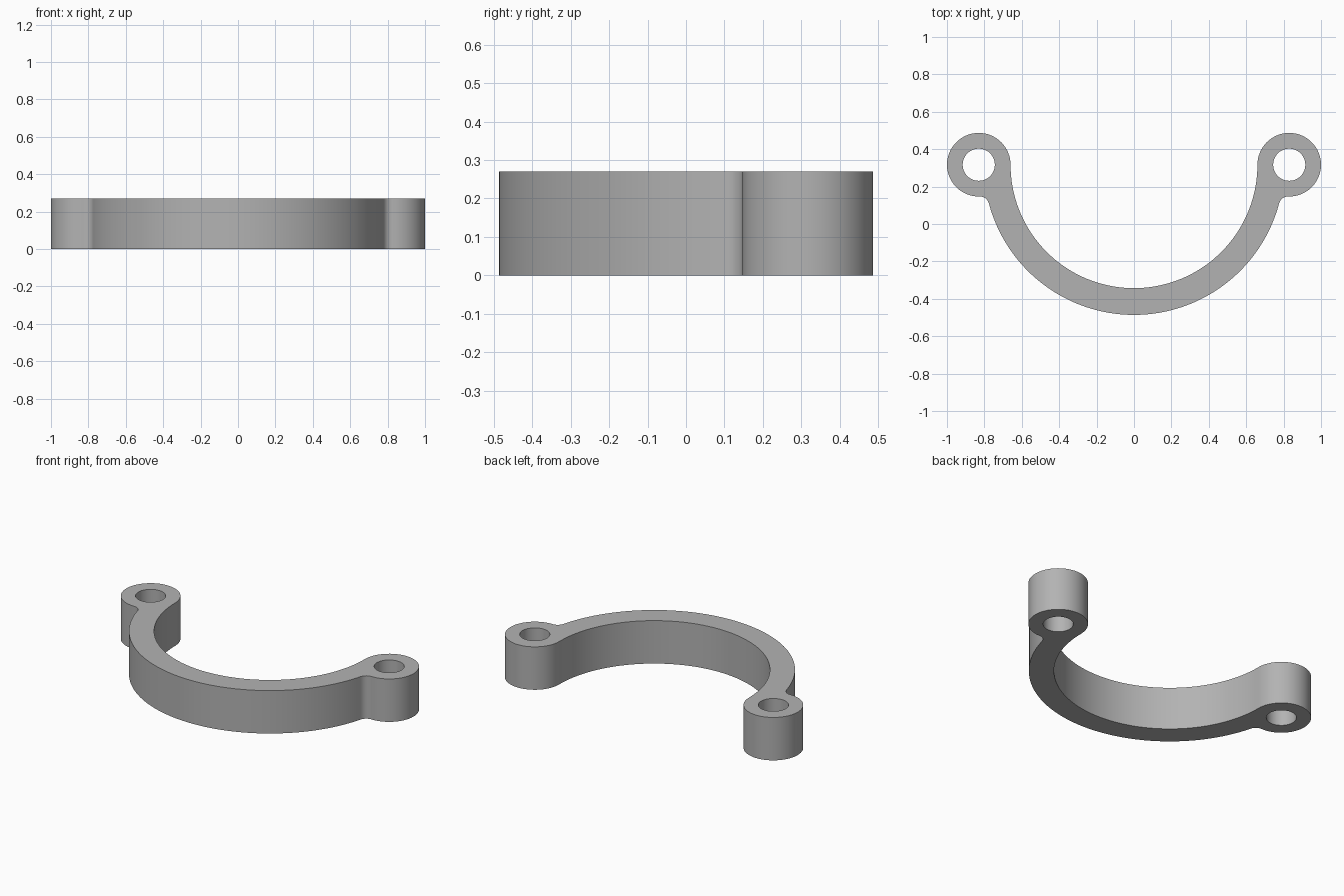
import bpy
import bmesh
from math import atan2, cos, pi, sin, sqrt

cube = bpy.data.objects.get("Cube")
if cube:
    bpy.data.objects.remove(cube, do_unlink=True)

HEIGHT = 0.27
MID_Y = 0.317       # shared centre line of the arch and both eyelets
INNER, OUTER = 0.66, 0.803
EYE_X, EYE_R, HOLE_R = 0.83, 0.17, 0.086
FILLET = 0.05


def arc(cx, cy, r, start, end, steps):
    """Points along a circular arc, both ends included."""
    angles = [start + (end - start) * i / steps for i in range(steps + 1)]
    return [(cx + r * cos(a), cy + r * sin(a)) for a in angles]


# Fillet centre touches the arch's outer circle and the eyelet
reach, gap = OUTER + FILLET, EYE_R + FILLET
fx = (reach ** 2 - gap ** 2 + EYE_X ** 2) / (2 * EYE_X)
fy = -sqrt(reach ** 2 - fx ** 2)
ring_angle = atan2(fy, fx)
eye_angle = atan2(fy, fx - EYE_X)

# Half outline: outer arch, fillet, eyelet, inner arch
half = arc(0, 0, OUTER, -pi / 2, ring_angle, 40)
half += arc(fx, fy, FILLET, ring_angle + pi, eye_angle + pi, 10)[1:]
half += arc(EYE_X, 0, EYE_R, eye_angle, pi, 48)[1:]
half += arc(0, 0, INNER, 0, -pi / 2, 48)[1:]
outline = half + [(-x, y) for x, y in reversed(half[1:-1])]
holes = [arc(side * EYE_X, 0, HOLE_R, 0, 2 * pi, 48)[:-1] for side in (-1, 1)]

# Fill the outline around the holes and extrude it upwards
bm = bmesh.new()
edges = []
for loop in [outline] + holes:
    verts = [bm.verts.new((x, y + MID_Y, 0)) for x, y in loop]
    edges += [bm.edges.new((v, verts[i - 1])) for i, v in enumerate(verts)]
bmesh.ops.triangle_fill(bm, edges=edges, use_beauty=True)
result = bmesh.ops.extrude_face_region(bm, geom=bm.faces[:], use_keep_orig=True)
top = [g for g in result["geom"] if isinstance(g, bmesh.types.BMVert)]
bmesh.ops.translate(bm, verts=top, vec=(0, 0, HEIGHT))
bmesh.ops.recalc_face_normals(bm, faces=bm.faces[:])
mesh = bpy.data.meshes.new("arch_bracket")
bm.to_mesh(mesh)
bm.free()

bracket = bpy.data.objects.new("arch_bracket", mesh)
bpy.context.collection.objects.link(bracket)

# Plain grey finish
grey = bpy.data.materials.new("mid_grey")
grey.use_nodes = True
colour = (0.45, 0.45, 0.45, 1)
grey.diffuse_color = colour
grey.node_tree.nodes["Principled BSDF"].inputs["Base Color"].default_value = colour
mesh.materials.append(grey)

# Smooth curved walls with crisp cap edges
bpy.ops.object.select_all(action="DESELECT")
bracket.select_set(True)
bpy.context.view_layer.objects.active = bracket
bpy.ops.object.shade_smooth_by_angle(angle=pi / 6)
